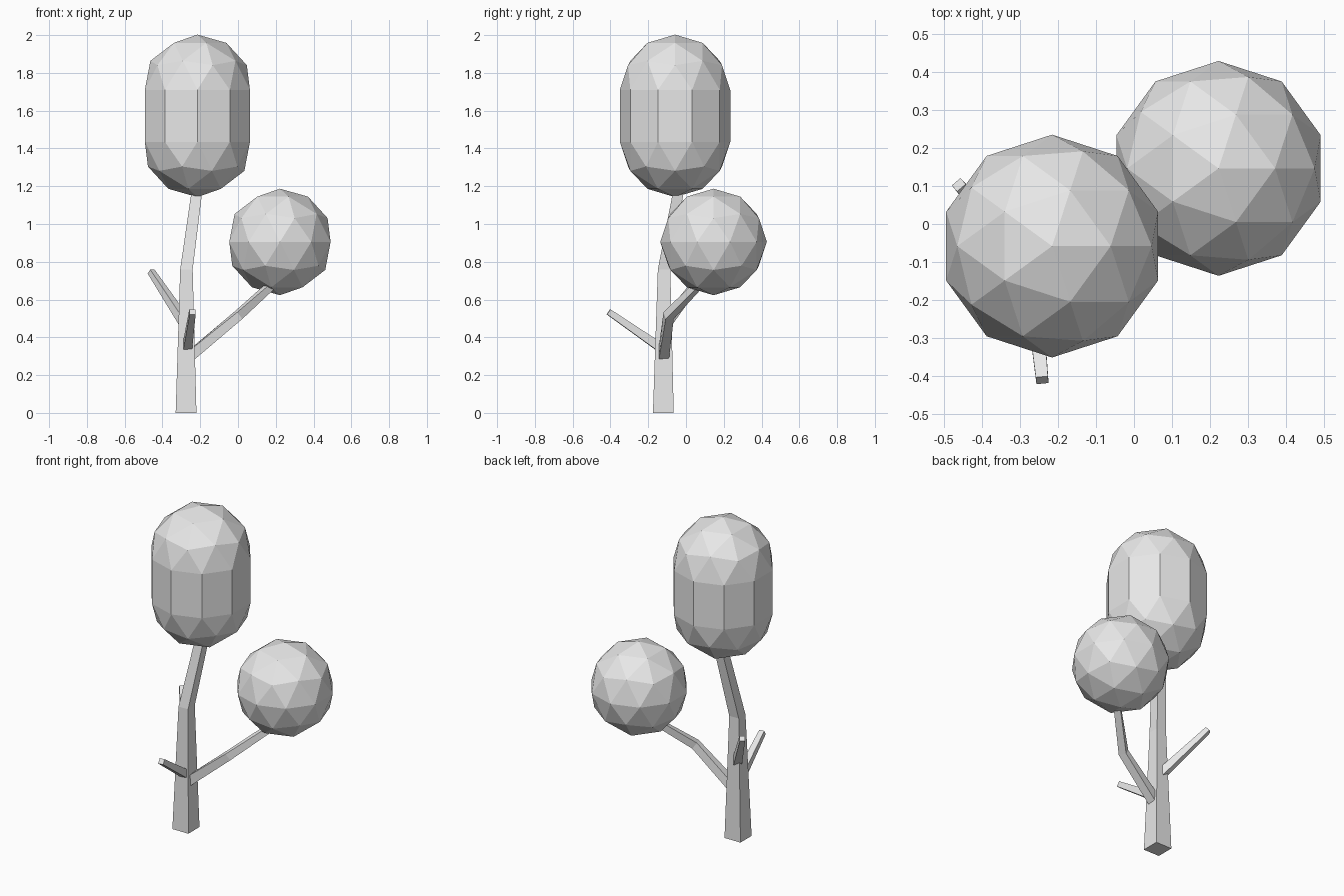
import bpy
import bmesh
from mathutils import Vector

cube = bpy.data.objects.get("Cube")
if cube:
    bpy.data.objects.remove(cube, do_unlink=True)

grey = bpy.data.materials.new("light grey")
grey.use_nodes = True
grey.diffuse_color = (0.8, 0.8, 0.8, 1)
grey.node_tree.nodes["Principled BSDF"].inputs["Base Color"].default_value = (0.8, 0.8, 0.8, 1)


def finish(name, bm):
    bmesh.ops.recalc_face_normals(bm, faces=bm.faces)
    mesh = bpy.data.meshes.new(name)
    bm.to_mesh(mesh)
    bm.free()
    mesh.materials.append(grey)
    obj = bpy.data.objects.new(name, mesh)
    bpy.context.collection.objects.link(obj)
    return obj


def limb(name, path, halves, upright=False):
    """Tapered square bar along a path; upright keeps its rings level."""
    bm = bmesh.new()
    pts = [Vector(p) for p in path]
    rings = []
    for i, (p, h) in enumerate(zip(pts, halves)):
        tangent = Vector()
        if i > 0:
            tangent += (p - pts[i - 1]).normalized()
        if i < len(pts) - 1:
            tangent += (pts[i + 1] - p).normalized()
        if upright:
            u, v = Vector((1, 0, 0)), Vector((0, 1, 0))
        else:
            u = tangent.cross(Vector((0, 0, 1))).normalized()
            v = u.cross(tangent).normalized()
        rings.append([bm.verts.new(p + h * (a * u + b * v))
                      for a, b in ((-1, -1), (1, -1), (1, 1), (-1, 1))])
    for low, high in zip(rings, rings[1:]):
        for k in range(4):
            n = (k + 1) % 4
            bm.faces.new((low[k], low[n], high[n], high[k]))
    bm.faces.new(rings[0])
    bm.faces.new(rings[-1])
    return finish(name, bm)


def foliage(name, centre, radius, stretch=0):
    """Faceted ball; stretch pulls its halves apart into a capsule."""
    bm = bmesh.new()
    bmesh.ops.create_icosphere(bm, subdivisions=2, radius=radius)
    if stretch:
        equator = [e for e in bm.edges if all(abs(v.co.z) < 0.001 for v in e.verts)]
        bmesh.ops.split_edges(bm, edges=equator)
        for side in (1, -1):
            half = {v for f in bm.faces if f.calc_center_median().z * side > 0
                    for v in f.verts}
            for v in half:
                v.co.z += side * stretch / 2
        rims = [e for e in bm.edges if e.is_boundary]
        bmesh.ops.bridge_loops(bm, edges=rims)
    bmesh.ops.translate(bm, verts=bm.verts, vec=centre)
    return finish(name, bm)


# Trunk and branches
limb("trunk", [(-0.275, -0.12, 0), (-0.273, -0.116, 0.76), (-0.214, -0.035, 1.2)],
     [0.055, 0.033, 0.028], upright=True)
limb("side_branch", [(-0.26, -0.12, 0.295), (0, -0.092, 0.515), (0.17, 0.058, 0.67)],
     [0.027, 0.023, 0.019])
limb("front_twig", [(-0.27, -0.12, 0.335), (-0.241, -0.41, 0.535)], [0.024, 0.016])
limb("back_twig", [(-0.285, -0.1, 0.485), (-0.46, 0.103, 0.748)], [0.024, 0.015])

# Foliage
foliage("tall_foliage", (-0.215, -0.058, 1.5725), 0.2925, 0.275)
foliage("round_foliage", (0.222, 0.146, 0.905), 0.282)
